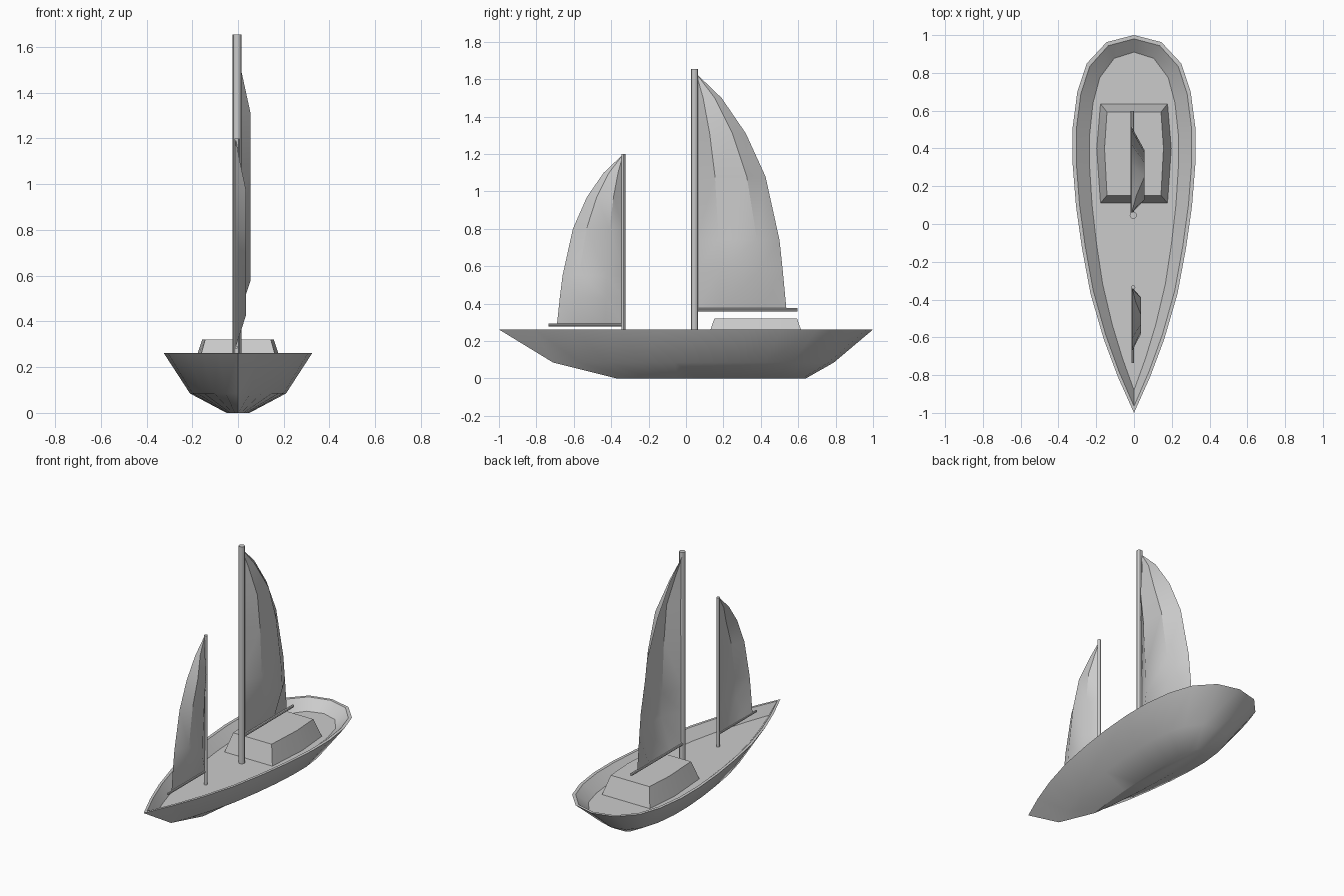
import bpy
import bmesh
from mathutils import Vector

cube = bpy.data.objects.get("Cube")
if cube:
    bpy.data.objects.remove(cube, do_unlink=True)

GREY = (0.6, 0.6, 0.6, 1.0)
grey = bpy.data.materials.new("plain grey")
grey.use_nodes = True
grey.diffuse_color = GREY
grey.node_tree.nodes["Principled BSDF"].inputs["Base Color"].default_value = GREY


def finish(name, bm, smooth=True, closed=True):
    """Turn a bmesh into a named, shaded object."""
    if closed:
        bmesh.ops.recalc_face_normals(bm, faces=bm.faces)
    mesh = bpy.data.meshes.new(name)
    bm.to_mesh(mesh)
    bm.free()
    mesh.materials.append(grey)
    obj = bpy.data.objects.new(name, mesh)
    bpy.context.collection.objects.link(obj)
    if smooth:
        bpy.ops.object.select_all(action='DESELECT')
        obj.select_set(True)
        bpy.context.view_layer.objects.active = obj
        bpy.ops.object.shade_smooth_by_angle()
    return obj


def loft(name, rings, smooth=True):
    """Join closed rings of points with quads and cap both ends."""
    bm = bmesh.new()
    loops = [[bm.verts.new(p) for p in ring] for ring in rings]
    for a, b in zip(loops, loops[1:]):
        for i in range(len(a)):
            j = (i + 1) % len(a)
            bm.faces.new((a[i], a[j], b[j], b[i]))
    bm.faces.new(loops[0])
    bm.faces.new(loops[-1])
    return finish(name, bm, smooth)


def rod(name, start, end, radius, sides=12):
    """Capped cylinder between two points."""
    start, end = Vector(start), Vector(end)
    axis = end - start
    bm = bmesh.new()
    bmesh.ops.create_cone(bm, cap_ends=True, segments=sides, radius1=radius,
                          radius2=radius, depth=axis.length)
    turn = axis.to_track_quat('Z', 'Y').to_matrix()
    bmesh.ops.rotate(bm, matrix=turn, verts=bm.verts)
    bmesh.ops.translate(bm, vec=(start + end) / 2, verts=bm.verts)
    return finish(name, bm)


def sail(name, x, luff, bulge, rows):
    """Sheet between a straight luff and a curved leech; rows are (z, leech y, fullness)."""
    bm = bmesh.new()
    grid = []
    for z, leech, full in rows[:-1]:
        grid.append([bm.verts.new((x + (bulge * full if 0 < t < 1 else 0),
                                   luff + (leech - luff) * t, z))
                     for t in (0, 0.27, 0.73, 1)])
    peak = bm.verts.new((x, luff, rows[-1][0]))
    for a, b in zip(grid, grid[1:]):
        for i in range(3):
            bm.faces.new((a[i], a[i + 1], b[i + 1], b[i]))
    for i in range(3):
        bm.faces.new((grid[-1][i], grid[-1][i + 1], peak))
    return finish(name, bm, closed=False)


# Hull: one half outline, mirrored, then scaled for each level
half = [(0.085, -0.81), (0.16, -0.61), (0.23, -0.37), (0.275, -0.13),
        (0.307, 0.095), (0.325, 0.32), (0.325, 0.51), (0.3, 0.7),
        (0.25, 0.85), (0.145, 0.963)]
outline = [(0, -1)] + half + [(0, 1)] + [(-x, y) for x, y in reversed(half)]


def level(half_width, bow, stern, z):
    return [(x * half_width / 0.325, bow + (stern - bow) * (y + 1) / 2, z)
            for x, y in outline]


DECK = 0.2
loft("hull", [level(0.05, -0.37, 0.64, 0),          # keel flat
              level(0.21, -0.71, 0.79, 0.085),      # bilge
              level(0.325, -1, 1, 0.262),           # outer rim
              level(0.305, -0.965, 0.98, 0.262),    # inner rim
              level(0.235, -0.88, 0.91, DECK)])     # deck

# Cabin with slightly bowed sides and sloping walls


def cabin_ring(end_x, mid_x, front, back, z):
    mid = 0.4
    return [(-end_x, front, z), (end_x, front, z), (mid_x, mid, z),
            (end_x, back, z), (-end_x, back, z), (-mid_x, mid, z)]


loft("cabin", [cabin_ring(0.178, 0.198, 0.11, 0.637, DECK - 0.002),
               cabin_ring(0.143, 0.156, 0.152, 0.593, 0.322)])

# Masts and booms
rod("main_mast", (-0.004, 0.046, DECK - 0.01), (-0.004, 0.046, 1.655), 0.019)
rod("fore_mast", (-0.004, -0.335, DECK - 0.01), (-0.004, -0.335, 1.2), 0.011)
rod("main_boom", (-0.01, 0.046, 0.368), (-0.01, 0.597, 0.368), 0.009, 8)
rod("fore_boom", (-0.007, -0.335, 0.286), (-0.007, -0.735, 0.286), 0.007, 8)

# Sails
sail("main_sail", -0.014, 0.055, 0.069,
     [(0.37, 0.537, 0), (0.58, 0.517, 1), (0.74, 0.5, 1), (1.08, 0.425, 1),
      (1.31, 0.32, 1), (1.5, 0.19, 0.4), (1.63, 0.055, 0)])
sail("fore_sail", -0.01, -0.335, 0.046,
     [(0.288, -0.69, 0), (0.43, -0.675, 1), (0.55, -0.66, 1), (0.8, -0.605, 1),
      (0.97, -0.53, 1), (1.1, -0.44, 0.4), (1.2, -0.335, 0)])
